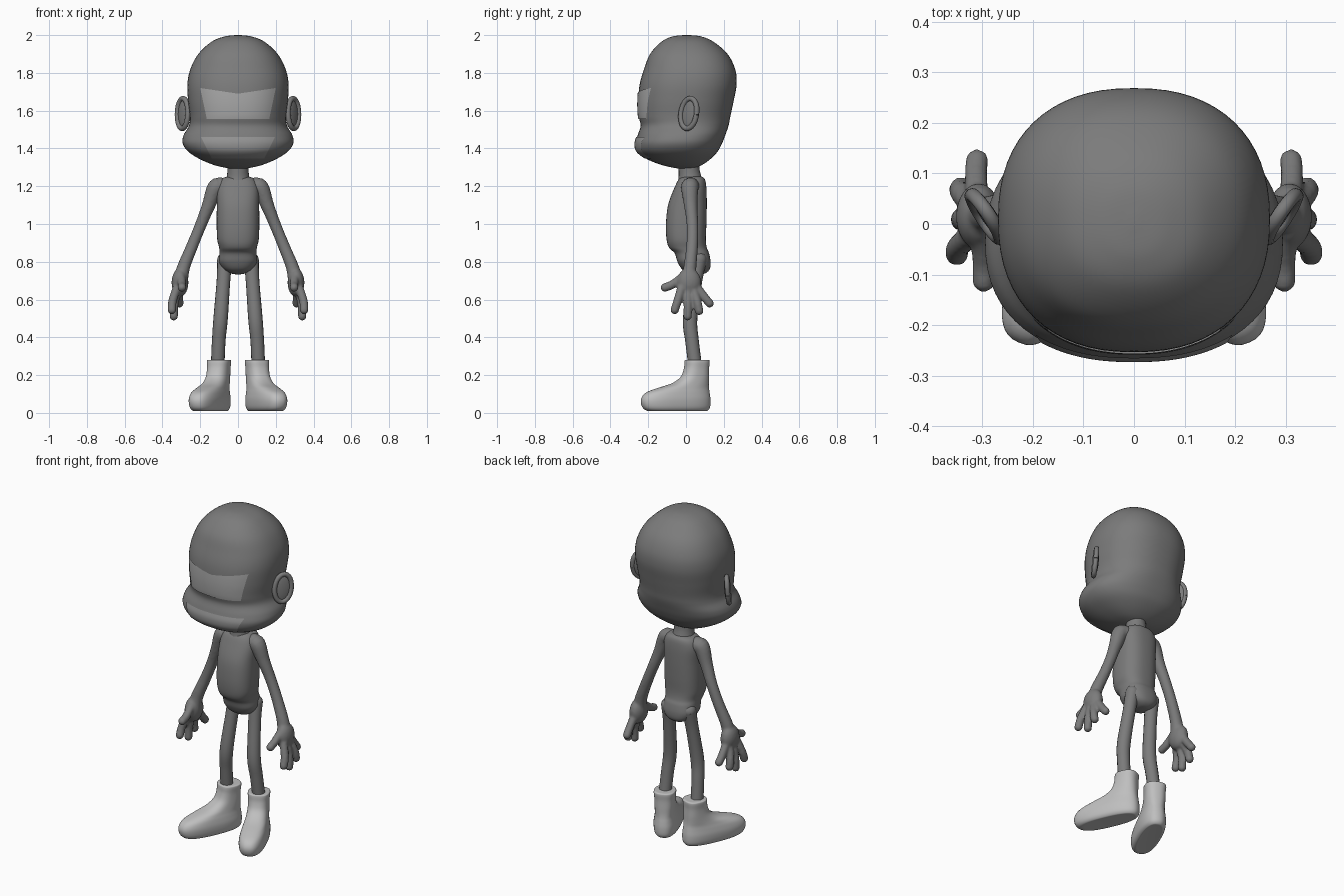
import bpy, bmesh, math
from mathutils import Matrix, Vector

cube = bpy.data.objects.get("Cube")
if cube:
    bpy.data.objects.remove(cube, do_unlink=True)


def material(name, value):
    m = bpy.data.materials.new(name)
    m.use_nodes = True
    colour = (value, value, value, 1)
    m.diffuse_color = colour
    m.node_tree.nodes["Principled BSDF"].inputs["Base Color"].default_value = colour
    return m


skin = material("mid grey skin", 0.2)
eye_grey = material("light grey eye band", 0.38)
mouth_grey = material("soft grey mouth band", 0.29)
shoe_grey = material("pale grey shoe", 0.52)


def smooth_path(keys, steps=6):
    """Catmull-Rom interpolation of equal-length tuples."""
    out = []
    for i in range(len(keys) - 1):
        a, b, c, d = (keys[max(i - 1, 0)], keys[i], keys[i + 1],
                      keys[min(i + 2, len(keys) - 1)])
        for s in range(steps):
            t = s / steps
            out.append(tuple(
                q + 0.5 * t * (r - p + t * (2 * p - 5 * q + 4 * r - w
                                            + t * (3 * (q - r) + w - p)))
                for p, q, r, w in zip(a, b, c, d)))
    out.append(tuple(keys[-1]))
    return out


def skin_rings(bm, rings):
    """Bridge equal rings of points and close both ends."""
    loops = [[bm.verts.new(p) for p in ring] for ring in rings]
    n = len(loops[0])
    for a, b in zip(loops, loops[1:]):
        for i in range(n):
            j = (i + 1) % n
            bm.faces.new((a[i], a[j], b[j], b[i]))
    bm.faces.new(loops[0][::-1])
    bm.faces.new(loops[-1])


def loft(bm, rows, power, sides=48):
    """Stack rounded sections given as (z, half width, front y, back y)."""
    rings = []
    for z, w, front, back in rows:
        ring = []
        for i in range(sides):
            a = math.tau * i / sides
            c, s = math.cos(a), math.sin(a)
            x = math.copysign(abs(c) ** (2 / power), c) * w
            y = math.copysign(abs(s) ** (2 / power), s) * (back - front) / 2
            ring.append((x, y + (front + back) / 2, z))
        rings.append(ring)
    skin_rings(bm, rings)


def ball(bm, centre, size):
    m = Matrix.Translation(centre) @ Matrix.Diagonal((*size, 1))
    bmesh.ops.create_uvsphere(bm, u_segments=20, v_segments=12, radius=1, matrix=m)


def tube(bm, keys, sides=16, round_ends=True):
    """Sweep a circle along (x, y, z, radius) points."""
    path = smooth_path(keys)
    pts = [Vector(p[:3]) for p in path]
    rings = []
    for i, p in enumerate(pts):
        t = (pts[min(i + 1, len(pts) - 1)] - pts[max(i - 1, 0)]).normalized()
        u = t.cross(Vector((1, 0, 0))).normalized()
        v = t.cross(u)
        rings.append([p + path[i][3] * (u * math.cos(math.tau * k / sides)
                                        + v * math.sin(math.tau * k / sides))
                      for k in range(sides)])
    skin_rings(bm, rings)
    if round_ends:
        for i in (0, -1):
            ball(bm, pts[i], (path[i][3],) * 3)


def finish(bm, name, mat, mirror=False, blend=False):
    bmesh.ops.recalc_face_normals(bm, faces=bm.faces)
    me = bpy.data.meshes.new(name)
    bm.to_mesh(me)
    bm.free()
    me.materials.append(mat)
    me.shade_smooth()
    me.set_sharp_from_angle(angle=math.radians(60))
    ob = bpy.data.objects.new(name, me)
    bpy.context.collection.objects.link(ob)
    if blend:
        mod = ob.modifiers.new("Blend", "REMESH")
        mod.mode = "VOXEL"
        mod.voxel_size = 0.007
        mod.use_smooth_shade = True
        soft = ob.modifiers.new("Soften", "SMOOTH")
        soft.iterations = 5
    if mirror:
        ob.modifiers.new("Mirror", "MIRROR")
    return ob


# Head: domed skull over a wide muzzle and jaw
HEAD_POWER = 2.3
head_rows = smooth_path([
    (2.0, .01, -.01, .02), (1.993, .07, -.07, .08), (1.965, .14, -.13, .145),
    (1.9, .21, -.19, .22), (1.82, .252, -.222, .26), (1.74, .268, -.245, .268),
    (1.65, .264, -.253, .252), (1.57, .255, -.25, .235), (1.52, .26, -.24, .225),
    (1.47, .288, -.256, .208), (1.425, .292, -.268, .19), (1.38, .26, -.256, .165),
    (1.34, .195, -.2, .125), (1.31, .12, -.12, .08), (1.295, .05, -.05, .04),
    (1.29, .01, -.01, .01)])
bm = bmesh.new()
loft(bm, head_rows, HEAD_POWER, 64)
finish(bm, "head", skin)


def head_front(x, z):
    """Front surface y of the head."""
    for a, b in zip(head_rows, head_rows[1:]):
        if a[0] >= z >= b[0]:
            t = (a[0] - z) / (a[0] - b[0])
            w, f, k = (a[i] + (b[i] - a[i]) * t for i in (1, 2, 3))
            side = max(0, 1 - abs(x / w) ** HEAD_POWER) ** (1 / HEAD_POWER)
            return (f + k) / 2 - (k - f) / 2 * side
    return 0


def face_band(name, mat, low, high, half_low, half_high, lift):
    """Thin plate that follows the front of the head."""
    bm = bmesh.new()
    cols, levels = 32, 12
    grid = []
    for j in range(levels + 1):
        v = j / levels
        row = []
        for i in range(cols + 1):
            u = 2 * i / cols - 1
            x = u * (half_low + (half_high - half_low) * v)
            z = low + v * (high - low + lift * abs(u))
            row.append(bm.verts.new((x, head_front(x, z) - 0.005, z)))
        grid.append(row)
    for a, b in zip(grid, grid[1:]):
        for i in range(cols):
            bm.faces.new((a[i], a[i + 1], b[i + 1], b[i]))
    finish(bm, name, mat)


face_band("eye_band", eye_grey, 1.555, 1.69, .165, .2, .03)
face_band("mouth_band", mouth_grey, 1.348, 1.46, .14, .195, 0)

# Ears: shallow dish with a rolled rim, flaring out towards the back
bm = bmesh.new()
ball(bm, (-.006, 0, 0), (.014, .052, .082))
tube(bm, [(0, .05 * math.cos(a), .08 * math.sin(a), .014)
          for a in (math.tau * i / 12 for i in range(13))], 12, False)
bm.transform(Matrix.Translation((.293, .015, 1.585))
             @ Matrix.Rotation(-.15, 4, "X") @ Matrix.Rotation(-.6, 4, "Z"))
finish(bm, "ears", skin, mirror=True)

# Neck and torso
bm = bmesh.new()
tube(bm, [(0, .025, 1.2, .075), (0, .02, 1.25, .06), (0, .016, 1.3, .055),
          (0, .016, 1.38, .057)], 24, False)
finish(bm, "neck", skin)
bm = bmesh.new()
loft(bm, smooth_path([
    (1.255, .03, 0, .07), (1.24, .085, -.035, .098), (1.19, .11, -.062, .108),
    (1.1, .112, -.095, .11), (1.0, .113, -.106, .108), (.92, .11, -.103, .105),
    (.875, .1, -.09, .11), (.845, .098, -.06, .122), (.8, .1, -.045, .13),
    (.76, .075, -.02, .125), (.738, .035, .02, .1), (.733, .005, .05, .06)]), 2.5)
finish(bm, "torso", skin)

# Arms with palm, thumb and fingers blended into one skin
bm = bmesh.new()
tube(bm, [(.07, .03, 1.195, .045), (.115, .02, 1.195, .047), (.155, .025, 1.1, .036),
          (.195, .034, 1.0, .031), (.24, .033, .89, .031), (.285, .022, .78, .034),
          (.3, .015, .72, .038)])
ball(bm, (.307, .015, .69), (.045, .066, .075))
fingers = [
    ((.3, -.03, .71), (.297, -.075, .678), (.297, -.112, .664)),
    ((.325, -.025, .66), (.347, -.045, .59), (.35, -.06, .545)),
    ((.322, .01, .65), (.338, .01, .57), (.34, .008, .512)),
    ((.32, .04, .65), (.34, .06, .585), (.342, .07, .54)),
    ((.31, .055, .67), (.312, .1, .61), (.31, .125, .58)),
]
for points in fingers:
    tube(bm, [(*p, .023) for p in points], 12)
finish(bm, "arms_and_hands", skin, mirror=True, blend=True)

# Legs
bm = bmesh.new()
tube(bm, [(.07, .07, .81, .04), (.077, .05, .7, .036), (.092, .022, .5, .038),
          (.102, .032, .38, .036), (.108, .05, .24, .036)])
finish(bm, "legs", skin, mirror=True)

# Shoes: ankle cuff running into a long rounded toe, turned outwards
bm = bmesh.new()
loft(bm, smooth_path([
    (.01, .045, -.24, .04), (.011, .058, -.285, .055), (.03, .071, -.312, .068),
    (.07, .075, -.32, .07), (.105, .07, -.295, .066), (.13, .064, -.23, .062),
    (.155, .06, -.145, .06), (.19, .058, -.09, .06), (.235, .058, -.07, .06),
    (.27, .061, -.066, .063), (.28, .057, -.062, .059), (.281, .04, -.045, .042)], 4), 2.5)
bm.transform(Matrix.Translation((.1, .06, 0)) @ Matrix.Rotation(.41, 4, "Z"))
finish(bm, "shoes", shoe_grey, mirror=True)
